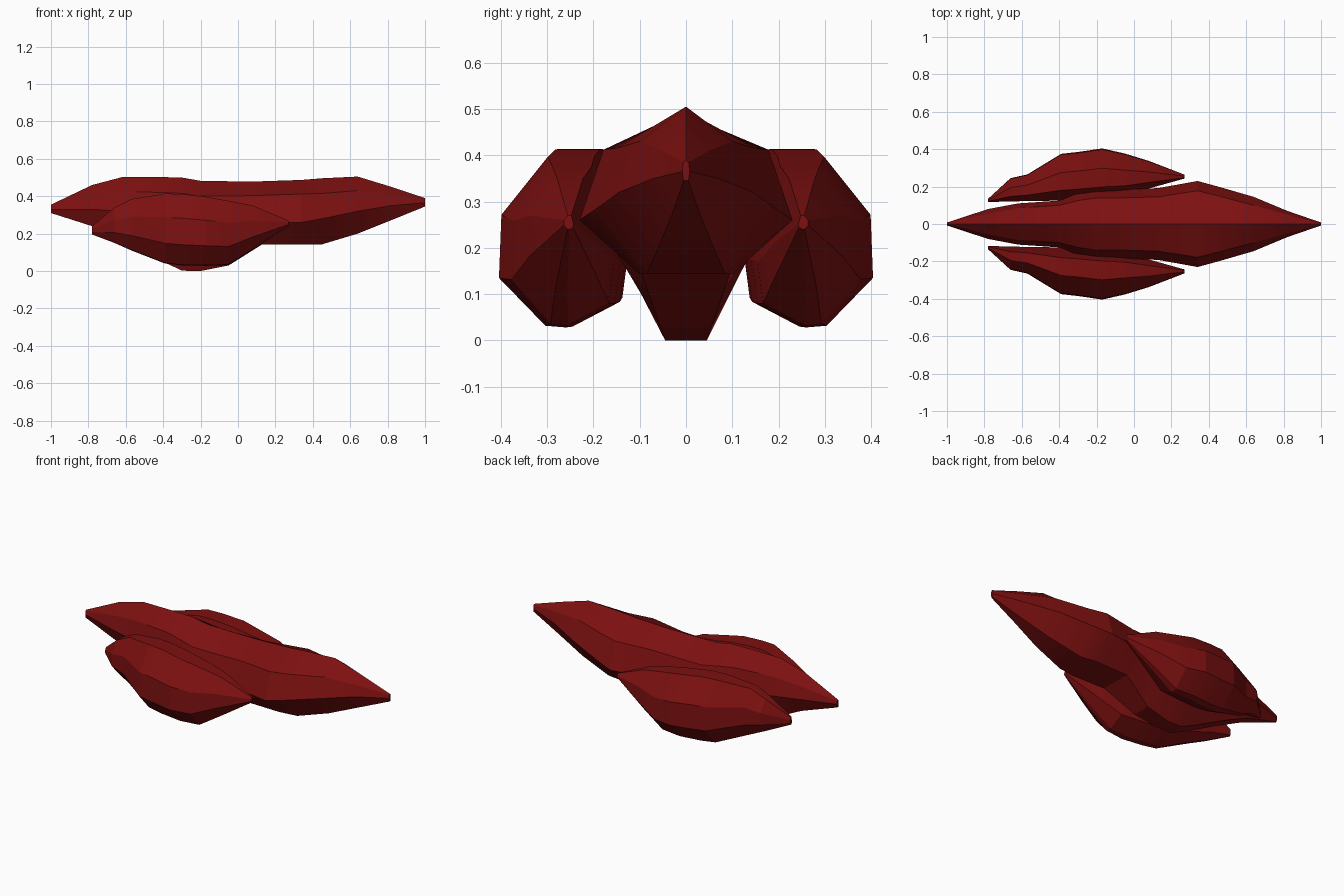
import bpy, bmesh, math

red = bpy.data.materials.new("deep red")
red.diffuse_color = (0.205, 0.0052, 0.0052, 1)


def loft(name, rings):
    """Skin closed rings of equal point count and cap both ends."""
    bm = bmesh.new()
    loops = [[bm.verts.new(p) for p in ring] for ring in rings]
    n = len(loops[0])
    for a, b in zip(loops, loops[1:]):
        for i in range(n):
            j = (i + 1) % n
            bm.faces.new((a[i], a[j], b[j], b[i]))
    bm.faces.new(loops[0])
    bm.faces.new(loops[-1])
    bmesh.ops.recalc_face_normals(bm, faces=bm.faces[:])
    mesh = bpy.data.meshes.new(name)
    bm.to_mesh(mesh)
    bm.free()
    mesh.materials.append(red)
    obj = bpy.data.objects.new(name, mesh)
    bpy.context.collection.objects.link(obj)
    bpy.context.view_layer.objects.active = obj
    obj.select_set(True)
    bpy.ops.object.shade_smooth_by_angle(angle=math.radians(18))
    obj.select_set(False)
    return obj


# Central hull stations: x, top z, shoulder y, shoulder z, side y, side z, keel y, keel z
hull_stations = [
    (-1.00, 0.355, 0.006, 0.350, 0.008, 0.33, 0.005, 0.310),
    (-0.78, 0.460, 0.055, 0.400, 0.080, 0.33, 0.030, 0.240),
    (-0.62, 0.502, 0.085, 0.425, 0.110, 0.32, 0.040, 0.165),
    (-0.40, 0.502, 0.100, 0.420, 0.125, 0.30, 0.045, 0.050),
    (-0.30, 0.500, 0.125, 0.415, 0.165, 0.29, 0.045, 0.002),
    (-0.20, 0.482, 0.140, 0.400, 0.185, 0.28, 0.045, 0.000),
    (-0.05, 0.480, 0.140, 0.400, 0.185, 0.27, 0.055, 0.030),
    (0.13, 0.480, 0.145, 0.405, 0.192, 0.26, 0.095, 0.143),
    (0.34, 0.487, 0.178, 0.412, 0.230, 0.26, 0.100, 0.143),
    (0.45, 0.496, 0.150, 0.415, 0.200, 0.28, 0.085, 0.143),
    (0.64, 0.505, 0.100, 0.430, 0.145, 0.32, 0.060, 0.200),
    (0.82, 0.450, 0.050, 0.410, 0.070, 0.35, 0.030, 0.272),
    (1.00, 0.390, 0.006, 0.385, 0.008, 0.365, 0.005, 0.345),
]


def hull_ring(x, top, sy, sz, wy, wz, ky, kz):
    half = [(sy, sz), (wy, wz), (ky, kz)]
    return ([(x, 0, top)] + [(x, y, z) for y, z in half]
            + [(x, -y, z) for y, z in reversed(half)])


loft("central_hull", [hull_ring(*s) for s in hull_stations])

# Side pods: one unit cross-section scaled to stations of x, inner y, outer y, low z, high z
pod_section = [(0.22, 1), (0.6, 1), (0.98, 0.66), (1, 0.29),
               (0.62, 0.01), (0.45, 0), (0.05, 0.14), (0, 0.4)]
pod_stations = [
    (-0.78, 0.118, 0.135, 0.195, 0.240),
    (-0.66, 0.120, 0.245, 0.150, 0.340),
    (-0.57, 0.123, 0.265, 0.110, 0.385),
    (-0.39, 0.125, 0.375, 0.040, 0.414),
    (-0.30, 0.130, 0.385, 0.030, 0.412),
    (-0.17, 0.140, 0.404, 0.028, 0.397),
    (-0.05, 0.155, 0.377, 0.032, 0.375),
    (0.08, 0.190, 0.337, 0.115, 0.350),
    (0.27, 0.243, 0.264, 0.240, 0.270),
]
for name, side in (("left_pod", 1), ("right_pod", -1)):
    loft(name, [[(x, side * (y0 + u * (y1 - y0)), z0 + v * (z1 - z0))
                 for u, v in pod_section]
                for x, y0, y1, z0, z1 in pod_stations])
